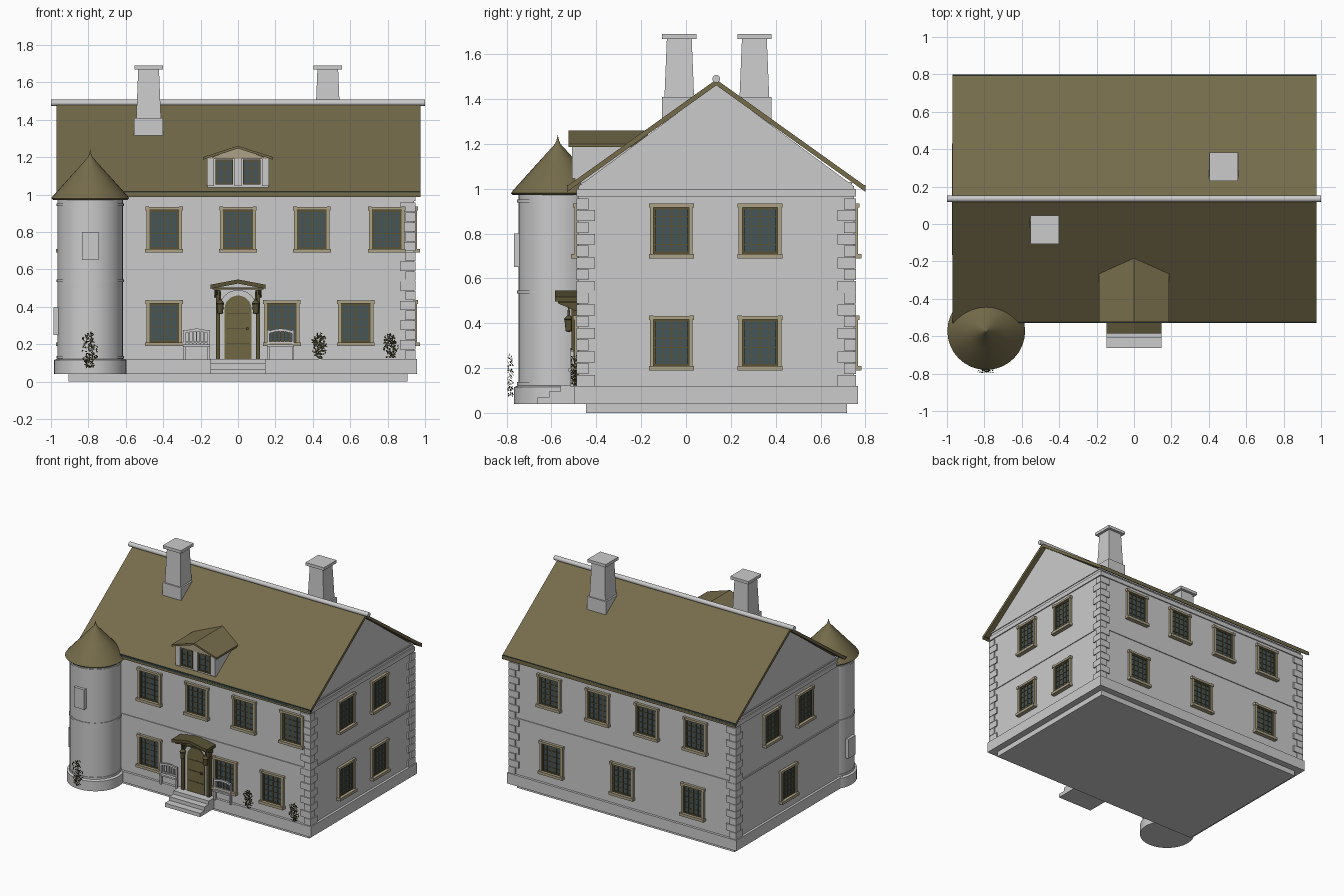
import bpy, bmesh, math, random
from mathutils import Matrix, Vector

random.seed(4)
if "Cube" in bpy.data.objects:
    bpy.data.objects.remove(bpy.data.objects["Cube"])


def material(name, *rgb):
    m = bpy.data.materials.new(name)
    m.use_nodes = True
    m.diffuse_color = (*rgb, 1)
    m.node_tree.nodes["Principled BSDF"].inputs["Base Color"].default_value = (*rgb, 1)
    return m


STONE = material("pale stone", .6, .6, .6)
ROOF = material("olive roof", .18, .15, .07)
TRIM = material("tan trim", .42, .36, .24)
WOOD = material("dark olive wood", .10, .085, .035)
DOOR = material("door olive", .16, .135, .055)
GLASS = material("slate glass", .06, .09, .10)
GUTTER = material("teal gutter", .03, .055, .055)
LEAF = material("leaf", .06, .055, .02)


def mesh(name, bm, mats, smooth=False):
    bmesh.ops.recalc_face_normals(bm, faces=bm.faces)
    me = bpy.data.meshes.new(name)
    bm.to_mesh(me)
    bm.free()
    for m in mats:
        me.materials.append(m)
    if smooth:
        me.shade_smooth()
        me.set_sharp_from_angle(angle=math.radians(35))
    return me


def place(name, me, loc=(0, 0, 0), turn=0):
    ob = bpy.data.objects.new(name, me)
    ob.location = loc
    ob.rotation_euler.z = turn
    bpy.context.scene.collection.objects.link(ob)
    return ob


def block(bm, x, y, z, index=0, taper=1):
    """Box given by three (low, high) ranges; taper scales its top."""
    size = [r[1] - r[0] for r in (x, y, z)]
    mid = [(r[0] + r[1]) / 2 for r in (x, y, z)]
    vs = bmesh.ops.create_cube(bm, size=1)["verts"]
    for v in vs:
        k = taper if v.co.z > 0 else 1
        v.co = Vector((v.co.x * size[0] * k + mid[0], v.co.y * size[1] * k + mid[1], v.co.z * size[2] + mid[2]))
    for f in {f for v in vs for f in v.link_faces}:
        f.material_index = index


def blocks(name, mat, *ranges):
    bm = bmesh.new()
    for r in ranges:
        block(bm, *r)
    return place(name, mesh(name, bm, [mat]))


def prism(name, mat, points, axis, lo, hi):
    """Extrude a profile (horizontal, z) along axis x or y."""
    bm = bmesh.new()
    put = (lambda p: (lo, p[0], p[1])) if axis == "x" else (lambda p: (p[0], lo, p[1]))
    face = bm.faces.new([bm.verts.new(put(p)) for p in points])
    ext = bmesh.ops.extrude_face_region(bm, geom=[face])["geom"]
    shift = Vector((hi - lo, 0, 0) if axis == "x" else (0, hi - lo, 0))
    bmesh.ops.translate(bm, vec=shift, verts=[v for v in ext if isinstance(v, bmesh.types.BMVert)])
    return place(name, mesh(name, bm, [mat]))


def lathe(name, mat, points, loc):
    bm = bmesh.new()
    vs = [bm.verts.new((r, 0, z)) for r, z in points]
    es = [bm.edges.new(pair) for pair in zip(vs, vs[1:])]
    bmesh.ops.spin(bm, geom=vs + es, axis=(0, 0, 1), cent=(0, 0, 0), angle=math.tau, steps=32)
    bmesh.ops.remove_doubles(bm, verts=bm.verts, dist=1e-4)
    return place(name, mesh(name, bm, [mat], True), loc)


def chevron(half, eave, peak, thick, mid=0):
    top = [(mid - half, eave), (mid, peak), (mid + half, eave)]
    return top + [(u, v - thick) for u, v in reversed(top)]


def arch(half, base, spring):
    arc = [(half * math.cos(i * math.pi / 16), spring + half * math.sin(i * math.pi / 16)) for i in range(17)]
    return [(-half, base), (half, base)] + arc


# Main walls and foundations
HX, FRONT, BACK, MID = .94, -.48, .75, .135
prism("house_walls", STONE, [(FRONT, .04), (BACK, .04), (BACK, 1.01), (MID, 1.465), (FRONT, 1.01)], "x", -HX, HX)


def band(name, out, lo, hi):
    blocks(name, STONE, ((-HX - out, HX + out), (FRONT - out, BACK + out), (lo, hi)))


band("foundation", -.033, 0, .045)
band("plinth", .018, .04, .12)
band("string_course", .006, .535, .547)
band("cornice", .008, .965, .998)
blocks("gable_bands", STONE, ((-HX - .006, HX + .006), (FRONT + .01, BACK - .01), (1.02, 1.03)))

# Corner quoins, alternating direction
bm = bmesh.new()
for i in range(16):
    lx, ly = (.075, .045) if i % 2 else (.045, .075)
    z = .12 + i * .0525
    for sx in (-1, 1):
        x = sorted((sx * (HX + .009), sx * (HX - lx)))
        block(bm, x, (BACK - ly, BACK + .009), (z, z + .049))
        if sx > 0:
            block(bm, x, (FRONT - .009, FRONT + ly), (z, z + .049))
place("corner_quoins", mesh("corner_quoins", bm, [STONE]))

# Main roof, ridge and gutters
prism("main_roof", ROOF, chevron(.665, 1.012, 1.487, .026, MID), "x", -.97, .975)
blocks("gutters", GUTTER, *[((-.97, .975), (y - .01, y + .01), (.998, 1.016)) for y in (MID - .655, MID + .655)])
bm = bmesh.new()
bmesh.ops.create_cone(bm, cap_ends=True, segments=16, radius1=.017, radius2=.017, depth=2,
                      matrix=Matrix.Rotation(math.pi / 2, 4, "Y"))
place("ridge_cap", mesh("ridge_cap", bm, [STONE], True), (0, MID, 1.49))

# Chimneys
bm = bmesh.new()
block(bm, (-.078, .078), (-.076, .076), (1.28, 1.41))
block(bm, (-.066, .066), (-.066, .066), (1.41, 1.67), taper=.84)
block(bm, (-.076, .076), (-.076, .076), (1.668, 1.69))
chimney = mesh("chimney", bm, [STONE])
place("front_chimney", chimney, (-.478, -.03, 0))
place("back_chimney", chimney, (.48, .305, 0))


# Windows: local wall plane at y = 0, facing -y
def window(name, w, h, cols, rows, surround=True):
    bm = bmesh.new()
    a, b = w / 2, h / 2
    block(bm, (-a, a), (-.004, .01), (-b, b), 0)
    for s in (-1, 1):
        block(bm, sorted((s * a, s * (a - .01))), (-.011, .01), (-b, b), 1)
        block(bm, (-a, a), (-.0105, .01), sorted((s * b, s * (b - .01))), 1)
    for i in range(1, cols):
        x, t = w * i / cols - a, .005 if i * 2 == cols else .0025
        block(bm, (x - t, x + t), (-.009, .01), (-b, b), 1)
    for i in range(1, rows):
        z = h * i / rows - b
        block(bm, (-a, a), (-.008, .01), (z - .002, z + .002), 1)
    if surround:
        for s in (-1, 1):
            block(bm, sorted((s * a, s * (a + .016))), (-.018, .01), (-b, b), 2)
            block(bm, sorted((s * (a + .001), s * (a + .021))), (-.023, .01), (b - .002, b + .018), 2)
        block(bm, (-a - .016, a + .016), (-.02, .01), (b, b + .016), 2)
        block(bm, (-a - .022, a + .022), (-.032, .01), (-b - .02, -b), 2)
    return mesh(name, bm, [GLASS, WOOD, TRIM])


pane = window("window", .158, .208, 4, 5)
UP, LOW = .813, .313
for side, y, turn, upper, lower in (("front", FRONT, 0, (-.395, 0, .395, .795), (-.395, .235, .63)),
                                    ("back", BACK, math.pi, (-.61, -.205, .205, .61), (-.59, 0, .59))):
    for z, row in ((UP, upper), (LOW, lower)):
        for x in row:
            place(side + "_window", pane, (x, y, z), turn)
for sx, lower in ((1, (-.065, .33)), (-1, (MID,))):
    for z, row in ((UP, (-.065, .33)), (LOW, lower)):
        for y in row:
            place("right_window" if sx < 0 else "left_window", pane, (sx * HX, y, z), sx * math.pi / 2)

# Dormer
blocks("dormer_walls", STONE, ((-.163, .163), (-.495, -.2), (1.03, 1.2)))
blocks("dormer_posts", STONE, *[((x - .019, x + .019), (-.508, -.49), (1.045, 1.2)) for x in (-.146, 0, .146)])
prism("dormer_gable", TRIM, [(-.165, 1.19), (.165, 1.19), (0, 1.25)], "y", -.51, -.25)
prism("dormer_roof", ROOF, chevron(.188, 1.2, 1.26, .014), "y", -.525, -.17)
small = window("dormer_window", .095, .135, 2, 3, False)
for x in (-.073, .073):
    place("dormer_window", small, (x, -.497, 1.12))

# Round tower
TOWER = (-.79, -.572, 0)
lathe("tower_base", STONE, [(0, .04), (.195, .04), (.195, .115), (.178, .122), (0, .122)], TOWER)
lathe("tower_wall", STONE, [(0, .1), (.176, .1), (.176, .985), (0, .985)], TOWER)
for z in (.13, .54, .945):
    lathe("tower_ring", STONE, [(.17, z - .007), (.181, z - .007), (.181, z + .007), (.17, z + .007)], TOWER)
lathe("tower_roof", ROOF, [(0, .975), (.2, .972), (.208, .98), (.2, .992), (.1, 1.103), (.012, 1.2), (.006, 1.215), (0, 1.24)], TOWER)
blocks("tower_panels", STONE, ((-.833, -.747), (-.767, -.72), (.65, .8)), ((-.986, -.94), (-.615, -.53), (.25, .395)))

# Entrance steps
blocks("entrance_steps", STONE, *[((-.147, .147), (y, FRONT), (.04, z))
                                  for y, z in ((-.663, .068), (-.61, .096), (-.56, .122))])

# Arched doorway
prism("door_surround", STONE, arch(.1, .12, .39), "y", -.497, FRONT + .01)
prism("door_leaf", DOOR, arch(.072, .122, .388), "y", -.503, FRONT)
blocks("door_battens", WOOD, *[((-.06, .06), (-.506, -.5), (z, z + .006)) for z in (.2, .28, .36)],
       ((.042, .056), (-.515, -.5), (.275, .29)))
blocks("door_pilasters", WOOD, *[((x - .011, x + .011), (-.51, FRONT), (.12, .49)) for x in (-.106, .106)])
prism("door_canopy", WOOD, chevron(.147, .518, .546, .022), "y", -.585, FRONT)
blocks("canopy_beam", WOOD, ((-.135, .135), (-.57, FRONT), (.492, .503)))
for s in (-1, 1):
    prism("canopy_bracket", WOOD, [(-.57, .498), (-.57, .488), (FRONT, .45), (FRONT, .498)], "x", s * .118 - .008, s * .118 + .008)
    lathe("lantern", WOOD, [(0, .36), (.014, .365), (.019, .415), (.022, .418), (.006, .435), (.003, .48), (0, .49)], (s * .095, -.523, 0))

# Garden benches with arched backs
for x in (-.222, .228):
    bench = [((x + s * .066 - .006, x + s * .066 + .006), (-.515, -.499), (.115, .275)) for s in (-1, 1)]
    bench += [((x - .072, x + .072), (-.525, -.499), (.185, .197)), ((x - .066, x + .066), (-.512, -.502), (.205, .215))]
    bench += [((x + i * .02 - .003, x + i * .02 + .003), (-.51, -.504), (.2, .27)) for i in range(-2, 3)]
    blocks("garden_bench", STONE, *bench)
    curve = [(x + i * .018, .283 - .001 * i * i) for i in range(-4, 5)]
    prism("bench_back_rail", STONE, curve + [(u, v - .014) for u, v in reversed(curve)], "y", -.513, -.501)

# Climbing plants made of small leaves
for x, y, z, tall, wide in ((-.79, -.783, .075, .19, .055), (.435, -.5, .125, .135, .05), (.82, -.5, .125, .135, .05)):
    bm = bmesh.new()
    for i in range(150):
        t = random.random()
        spread = wide * (1 - .75 * abs(t - .35))
        stem = random.choice((-.9, -.5, 0, .3, .8)) * spread * (.4 + .6 * t)
        at = Vector((stem + random.uniform(-.012, .012), random.uniform(-.012, .012), t * tall * (1 - .25 * abs(stem) / wide)))
        spin = Matrix.Rotation(random.uniform(0, math.tau), 4, "Y") @ Matrix.Rotation(random.uniform(-.6, .6), 4, "X")
        bm.faces.new([bm.verts.new(at + spin @ Vector(p)) for p in ((-.004, 0, 0), (0, 0, -.008), (.004, 0, 0), (0, 0, .008))])
    place("climbing_plant", mesh("climbing_plant", bm, [LEAF]), (x, y, z))
